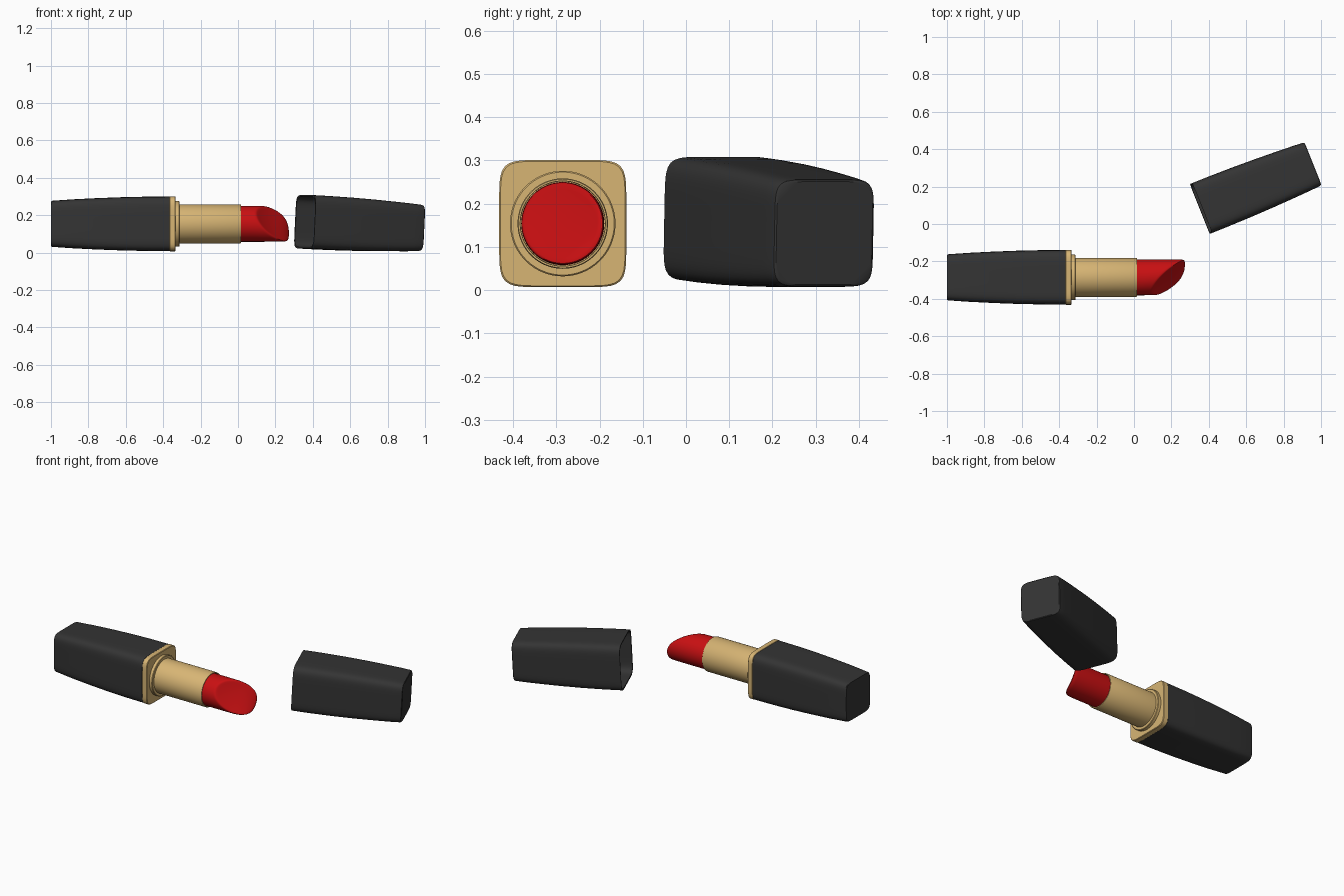
import bpy, math
from mathutils import Matrix, Vector

if "Cube" in bpy.data.objects:
    bpy.data.objects.remove(bpy.data.objects["Cube"])

SEG = 96


def material(name, rgb):
    m = bpy.data.materials.new(name)
    m.diffuse_color = (*rgb, 1)
    m.use_nodes = True
    m.node_tree.nodes["Principled BSDF"].inputs["Base Color"].default_value = m.diffuse_color
    return m


black = material("matte black", (0.034, 0.034, 0.034))
gold = material("brushed gold", (0.68, 0.46, 0.175))
red = material("lipstick red", (0.58, 0.005, 0.006))


def ring(half, power):
    """Cross-section in y/z: power 2 is a circle, higher is a soft square."""
    pts = []
    for i in range(SEG):
        a = 2 * math.pi * i / SEG
        c, s = math.cos(a), math.sin(a)
        r = half * (abs(c) ** power + abs(s) ** power) ** (-1 / power)
        pts.append((r * c, r * s))
    return pts


def loft(name, stations, power, mat, matrix, warp=None, angle=35):
    """Skin cross-sections (x, half size) along x and close both ends."""
    verts, faces = [], []
    for x, half in stations:
        for y, z in ring(half, power):
            verts.append((warp(x, y, z) if warp else x, y, z))
    for k in range(len(stations) - 1):
        for i in range(SEG):
            j = (i + 1) % SEG
            a, b = k * SEG, (k + 1) * SEG
            faces.append((a + i, a + j, b + j, b + i))
    last = (len(stations) - 1) * SEG
    faces.append(tuple(reversed(range(SEG))))
    faces.append(tuple(range(last, last + SEG)))
    me = bpy.data.meshes.new(name)
    me.from_pydata(verts, [], faces)
    me.materials.append(mat)
    me.shade_smooth()
    me.set_sharp_from_angle(angle=math.radians(angle))
    ob = bpy.data.objects.new(name, me)
    ob.matrix_world = matrix
    bpy.context.collection.objects.link(ob)
    return ob


axis = Matrix.Translation((0, -0.285, 0.154))

# Tapered square base
loft("base", [(-1, 0.119), (-0.997, 0.122), (-0.99, 0.1235), (-0.88, 0.131),
              (-0.76, 0.137), (-0.63, 0.142), (-0.5, 0.145), (-0.366, 0.146)],
     7, black, axis)

# Gold square collar and the round step on it
loft("collar", [(-0.366, 0.145), (-0.364, 0.147), (-0.336, 0.147), (-0.333, 0.144)],
     7, gold, axis)
loft("collar_step", [(-0.34, 0.122), (-0.316, 0.122), (-0.313, 0.119),
                     (-0.313, 0.112)], 2, gold, axis)

# Gold tube with a recessed mouth
loft("tube", [(-0.33, 0.1045), (0.012, 0.1045), (0.016, 0.1025), (0.016, 0.0985),
              (-0.02, 0.0975)], 2, gold, axis)


# Lipstick bullet: slanted tip, longest towards +y and -z
def tip_x(y, z):
    t = (0.8 * y - 0.6 * z) / 0.095
    dish = -0.012 * (1 - (y * y + z * z) / 0.095 ** 2)
    return 0.202 + 0.105 * t - 0.032 * max(0, t) ** 3 + dish


def slant(u, y, z):
    return -0.02 + min(u, 1) * (tip_x(y, z) + 0.02) + max(0, u - 1)


bullet = [(0, 0.096), (0.5, 0.096), (0.9, 0.0955), (0.96, 0.0945), (0.99, 0.092)]
bullet += [(1, 0.088 * (1 - k / 10)) for k in range(10)] + [(1, 0.001)]
loft("lipstick", bullet, 2, red, axis, slant, 50)

# Hollow cap lying beside it, open end towards -x, tipped onto its tapered side
start, end = Vector((0.358, 0.083, 0.165)), Vector((0.952, 0.32, 0.132))
d = (end - start).normalized()
side = Vector((0, 0, 1)).cross(d).normalized()
up = d.cross(side)
rot = Matrix((d, side, up)).transposed().to_4x4()
L = (end - start).length
outer = [(0, 0.1435), (0.1, 0.1435), (0.24, 0.1415), (0.36, 0.138), (0.48, 0.133),
         (0.58, 0.128), (L - 0.01, 0.1245), (L - 0.003, 0.123), (L, 0.119)]
inner = [(L - 0.02, 0.113), (0.36, 0.128), (0.1, 0.1345), (0.001, 0.1355)]
loft("cap", inner + outer, 7, black, Matrix.Translation(start) @ rot)
